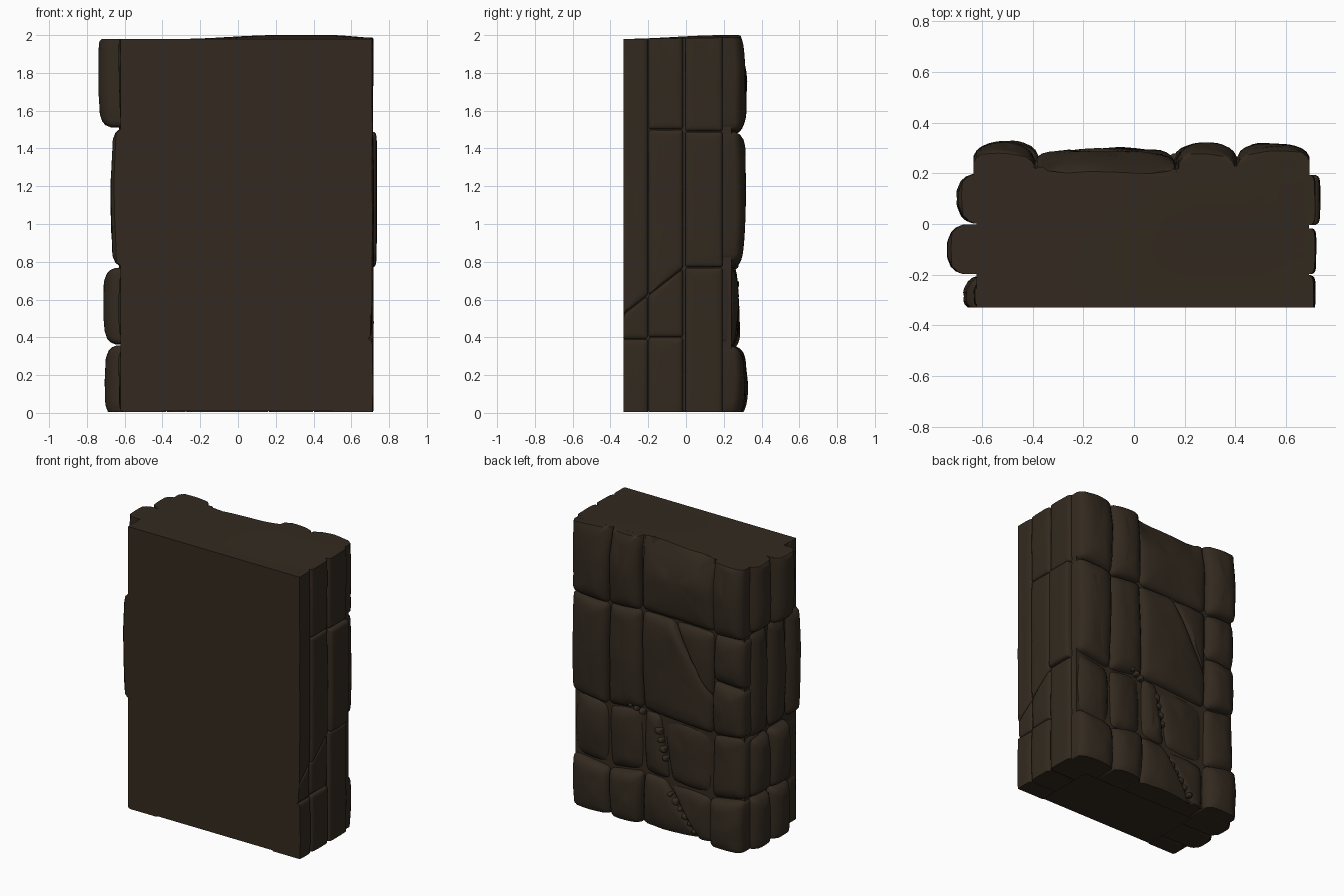
import bpy, bmesh, math, random
from mathutils import Vector, noise

if "Cube" in bpy.data.objects:
    bpy.data.objects.remove(bpy.data.objects["Cube"])

random.seed(4)
mat = bpy.data.materials.new("dark brown stone")
mat.diffuse_color = (0.033, 0.023, 0.014, 1)
mat.use_nodes = True
mat.node_tree.nodes["Principled BSDF"].inputs["Base Color"].default_value = mat.diffuse_color
T = 2.03  # stones overshoot the top and are trimmed to it


def step(a, b, t):
    t = max(0, min(1, (t - a) / (b - a)))
    return t * t * (3 - 2 * t)


def top(x, y):
    # gently humped top of the wall
    return 1.98 + 0.02 * step(-0.3, 0.2, x) * step(-0.33, 0.2, y) * (1 - 0.7 * step(0.5, 0.72, x))


def top_slope(x, z):
    # the back leans in near the top, most of all over the wide middle stone
    wide = step(-0.39, -0.3, x) * (1 - step(0.1, 0.17, x))
    return (0.015 + 0.05 * wide) * step(1.75, 2.0, z)


def finish(name, bm):
    bmesh.ops.recalc_face_normals(bm, faces=bm.faces)
    me = bpy.data.meshes.new(name)
    bm.to_mesh(me)
    bm.free()
    me.materials.append(mat)
    me.shade_smooth()
    me.set_sharp_from_angle(angle=math.radians(38))
    ob = bpy.data.objects.new(name, me)
    bpy.context.collection.objects.link(ob)


SIDES = {"back": lambda u, v, d: Vector((u, d - top_slope(u, v), v)),
         "left": lambda u, v, d: Vector((-d, u, v)),
         "right": lambda u, v, d: Vector((d, u, v))}


def outline(poly, c, n=6):
    # polygon with rounded corners and subdivided edges
    pts, P = [], [Vector(p) for p in poly]
    for i, p in enumerate(P):
        a, b = P[i - 1], P[(i + 1) % len(P)]
        p0 = p + (a - p).normalized() * min(c, (a - p).length * 0.4)
        p1 = p + (b - p).normalized() * min(c, (b - p).length * 0.4)
        for k in range(4):
            t = k / 3
            pts.append(p0 * (1 - t) ** 2 + p * 2 * t * (1 - t) + p1 * t * t)
        q = b + (p - b).normalized() * min(c, (p - b).length * 0.4)
        pts += [p1.lerp(q, k / n) for k in range(1, n)]
    return pts


def stone(name, side, poly, d, e=0.04, r=0.045, base=0.1, c=0.035, rough=0.014, bulge=0.018):
    # pillow-faced block: rings stepping inwards while rising to depth d
    pts = outline(poly, c)
    us, vs = [p.x for p in pts], [p.y for p in pts]
    cen = Vector(((min(us) + max(us)) / 2, (min(vs) + max(vs)) / 2))
    cen = (cen + sum(pts, Vector((0, 0))) / len(pts)) / 2
    hu, hv = (max(us) - min(us)) / 2, (max(vs) - min(vs)) / 2
    r, gap = min(r, hu * 0.45, hv * 0.45), min(0.002, hu * 0.1)
    seed = random.random() * 50
    bm = bmesh.new()

    def vert(p, depth, k):
        n = noise.noise(Vector((p.x * 4, p.y * 4, seed))) + 0.4 * noise.noise(Vector((p.x * 11, p.y * 9, seed)))
        drop = bulge * (((p.x - cen.x) / hu) ** 2 + ((p.y - cen.y) / hv) ** 2)
        u = p.x if side == "back" else max(p.x, -0.33)
        w = SIDES[side](u, p.y, depth + k * (rough * n - drop))
        w.z = max(0.004, min(w.z, top(w.x, w.y)))
        return bm.verts.new(w)

    rings = []
    h = min(hu, hv)
    for ins, depth, k in ((0, base, 0), (0, d - e, .8), (.25 * r, d - .5 * e, .9), (.65 * r, d - .2 * e, 1),
                          (1.3 * r, d - .05 * e, 1), (.3 * h + .9 * r, d, 1), (.6 * h + .5 * r, d, 1)):
        fu, fv = 1 - (ins + gap) / hu, 1 - (ins + gap) / hv
        rings.append([vert(Vector((cen.x + (p.x - cen.x) * fu, cen.y + (p.y - cen.y) * fv)), depth, k) for p in pts])
    m = len(pts)
    for A, B in zip(rings, rings[1:]):
        for i in range(m):
            bm.faces.new((A[i], A[(i + 1) % m], B[(i + 1) % m], B[i]))
    mid = vert(cen, d, 1)
    for i in range(m):
        bm.faces.new((rings[-1][i], rings[-1][(i + 1) % m], mid))
    finish(name, bm)


def split(poly, p, q):
    # cut a convex polygon in two along the line p-q
    n = Vector((p[1] - q[1], q[0] - p[0]))
    halves = [[], []]
    for a, b in zip(poly, poly[1:] + poly[:1]):
        a, b = Vector(a), Vector(b)
        sa, sb = (a - Vector(p)).dot(n), (b - Vector(p)).dot(n)
        halves[sa < 0].append(a)
        if sa * sb < 0:
            x = a.lerp(b, sa / (sa - sb))
            halves[0].append(x)
            halves[1].append(x)
    return halves


def wall_face(side, cols, rows, depths, cracks={}, wobble=0, **kw):
    # grid of stones; corners wander a little, some cells are cracked in two
    def corner(i, j):
        dv = wobble * math.sin(7 * i + 3 * j) if 0 < i < len(rows) - 1 else 0
        du = wobble * 0.6 * math.sin(5 * i + 4 * j) if 0 < j < len(cols) - 1 else 0
        return (cols[j] + du, rows[i] + dv)

    for i, row in enumerate(depths):
        for j, d in enumerate(row):
            cell = [corner(i, j), corner(i, j + 1), corner(i + 1, j + 1), corner(i + 1, j)]
            parts = split(cell, *cracks[i, j]) if (i, j) in cracks else [cell]
            for k, part in enumerate(parts):
                stone(f"{side}_stone_{i + 1}_{j + 1}_{k + 1}", side, part, d - 0.008 * k, **kw)


# solid wall core with humped top
bm = bmesh.new()
bmesh.ops.create_cube(bm, size=1)
for v in bm.verts:
    v.co = ((0.69 if v.co.x > 0 else -0.622), (0.24 if v.co.y > 0 else -0.33), (1.98 if v.co.z > 0 else 0.01))
bmesh.ops.subdivide_edges(bm, edges=bm.edges[:], cuts=13, use_grid_fill=True)
for v in bm.verts:
    if v.co.y > 0.23:
        v.co.y -= 0.7 * top_slope(v.co.x, v.co.z)
    if v.co.z > 1.97:
        v.co.z = top(v.co.x, v.co.y)
finish("wall_core", bm)

# rough back face, with diagonal cracks through some stones
wall_face("back", [.695, .41, .16, -.385, -.635], [T, 1.48, .78, .34, -.03],
          [[.322, .318, .292, .318], [.318, .30, .30, .305], [.277, .277, .28, .288], [.312, .318, .285, .322]],
          {(1, 2): ((-.07, 1.5), (-.385, 1.02)), (1, 3): ((-.3, 1.15), (-.6, 1.13)),
           (2, 2): ((.02, .78), (-.06, .34)), (3, 2): ((-.03, .33), (-.3, -.03))}, wobble=0.022)

# left end: bulging stones
wall_face("left", [-.37, -.2, 0, .2], [T, 1.51, .77, .36, -.03],
          [[.634, .74, .70], [.672, .67, .67], [.634, .71, .695], [.634, .706, .695]],
          e=.055, r=.05, base=.4, rough=.008, bulge=.012)

# right end: flat dressed blocks, the two front columns cut by one slanting seam
dressed = dict(e=.016, r=.018, c=.012, base=.5, rough=.005, bulge=.002)
seam = ((-.36, .5), (-.02, .76))
wall_face("right", [-.36, -.2], [T, .39, -.03], [[.712], [.714]], {(0, 0): seam}, **dressed)
wall_face("right", [-.2, -.015], [T, 1.5, .4, -.03], [[.716], [.718], [.718]], {(1, 0): seam}, **dressed)
wall_face("right", [-.005, .195], [T, 1.49, .77, -.03], [[.718], [.735], [.718]], **dressed)

# crumbled chunks along the cracks in the back face
for a, b, n in (((.36, .86), (.16, .78), 6), ((.03, .68), (-.02, .5), 4), ((-.06, .26), (-.25, .05), 6)):
    for k in range(n):
        x, z = Vector(a).lerp(Vector(b), k / (n - 1))
        s = random.uniform(.018, .028)
        chunk = [(x - s, z - s), (x + s, z - s * .7), (x + s * .8, z + s), (x - s, z + s * .8)]
        stone(f"crumb_{n}_{k + 1}", "back", chunk, .282, e=.02, r=.012, c=.01, base=.2, rough=.01, bulge=.002)
